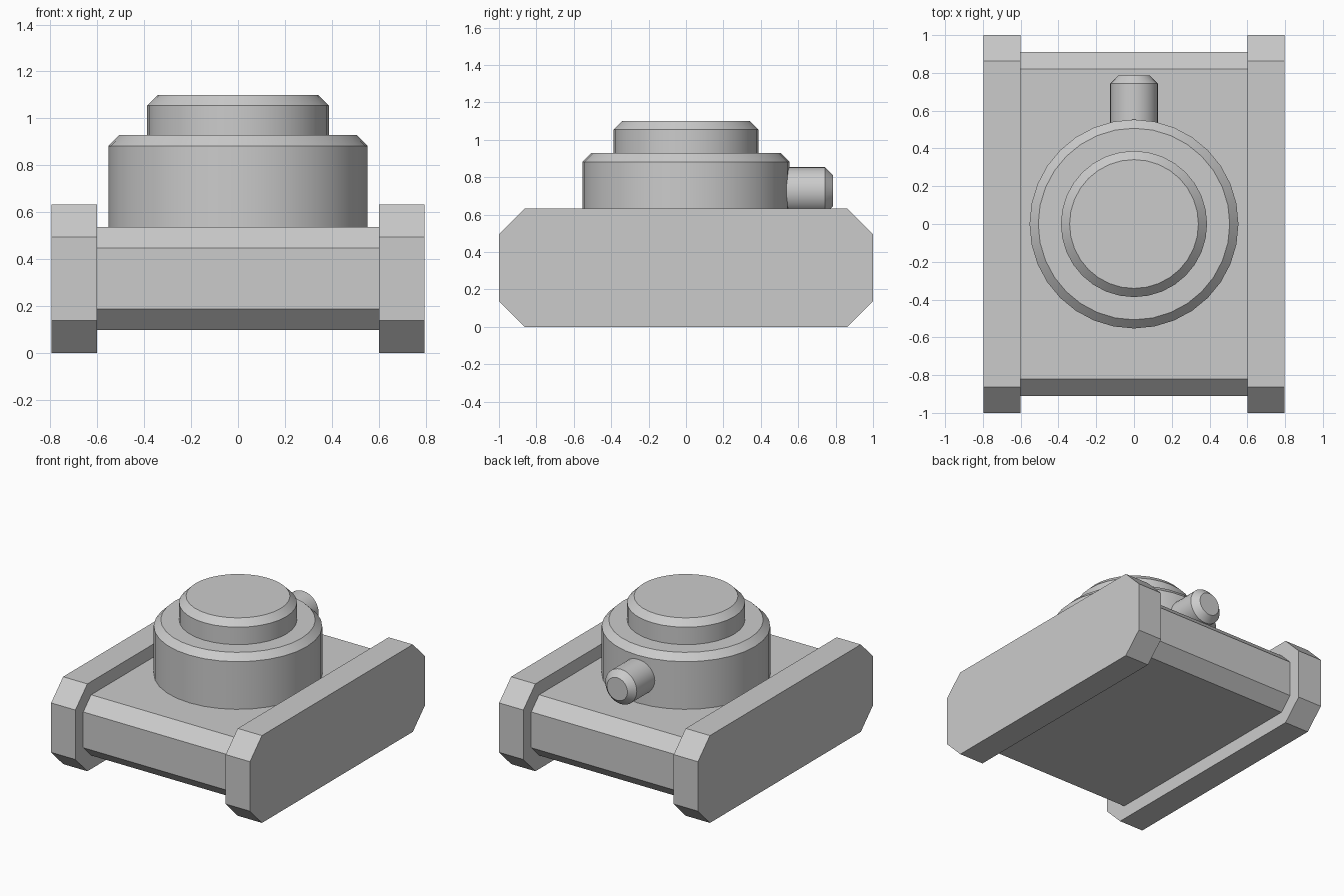
import bpy, bmesh, math
from mathutils import Matrix

if "Cube" in bpy.data.objects:
    bpy.data.objects.remove(bpy.data.objects["Cube"])


def finish(name, bm):
    bmesh.ops.recalc_face_normals(bm, faces=bm.faces)
    mesh = bpy.data.meshes.new(name)
    bm.to_mesh(mesh)
    bm.free()
    obj = bpy.data.objects.new(name, mesh)
    bpy.context.collection.objects.link(obj)
    return obj


def chamfered_slab(name, x0, x1, half_y, z0, z1, c):
    """Octagonal side profile extruded along x."""
    profile = [(-half_y + c, z0), (half_y - c, z0), (half_y, z0 + c), (half_y, z1 - c),
               (half_y - c, z1), (-half_y + c, z1), (-half_y, z1 - c), (-half_y, z0 + c)]
    bm = bmesh.new()
    face = bm.faces.new([bm.verts.new((x0, y, z)) for y, z in profile])
    ext = bmesh.ops.extrude_face_region(bm, geom=[face])
    verts = [v for v in ext["geom"] if isinstance(v, bmesh.types.BMVert)]
    bmesh.ops.translate(bm, verts=verts, vec=(x1 - x0, 0, 0))
    if len(bm.faces) < 10:
        bm.faces.new([v for v in bm.verts if v not in verts])
    return finish(name, bm)


def chamfered_drum(name, r, base, length, c, matrix=Matrix(), sides=32):
    """Closed cylinder from base, chamfered at its far end."""
    bm = bmesh.new()
    rings = []
    for radius, h in ((r, base), (r, base + length - c), (r - c, base + length)):
        rings.append([bm.verts.new((radius * math.cos(2 * math.pi * i / sides),
                                    radius * math.sin(2 * math.pi * i / sides), h))
                      for i in range(sides)])
    for a, b in zip(rings, rings[1:]):
        for i in range(sides):
            j = (i + 1) % sides
            bm.faces.new((a[i], a[j], b[j], b[i]))
    bm.faces.new(rings[0][::-1])
    bm.faces.new(rings[-1])
    bm.transform(matrix)
    obj = finish(name, bm)
    bpy.ops.object.select_all(action='DESELECT')
    obj.select_set(True)
    bpy.context.view_layer.objects.active = obj
    bpy.ops.object.shade_smooth_by_angle(angle=math.radians(30))
    return obj


# Side rails and the lower body between them
for side, name in ((-1, "left_side_rail"), (1, "right_side_rail")):
    x0, x1 = sorted((side * 0.602, side * 0.796))
    chamfered_slab(name, x0, x1, 1.0, 0.0, 0.632, 0.137)
chamfered_slab("body", -0.602, 0.602, 0.91, 0.098, 0.537, 0.09)

# Stacked round drums
chamfered_drum("turret", 0.553, 0.537, 0.391, 0.046)
chamfered_drum("turret_cap", 0.387, 0.928, 0.172, 0.046)

# Short rear nozzle pointing toward +y
chamfered_drum("rear_nozzle", 0.126, 0.5, 0.287, 0.044,
               Matrix.Translation((0, 0, 0.727)) @ Matrix.Rotation(-math.pi / 2, 4, 'X'))
